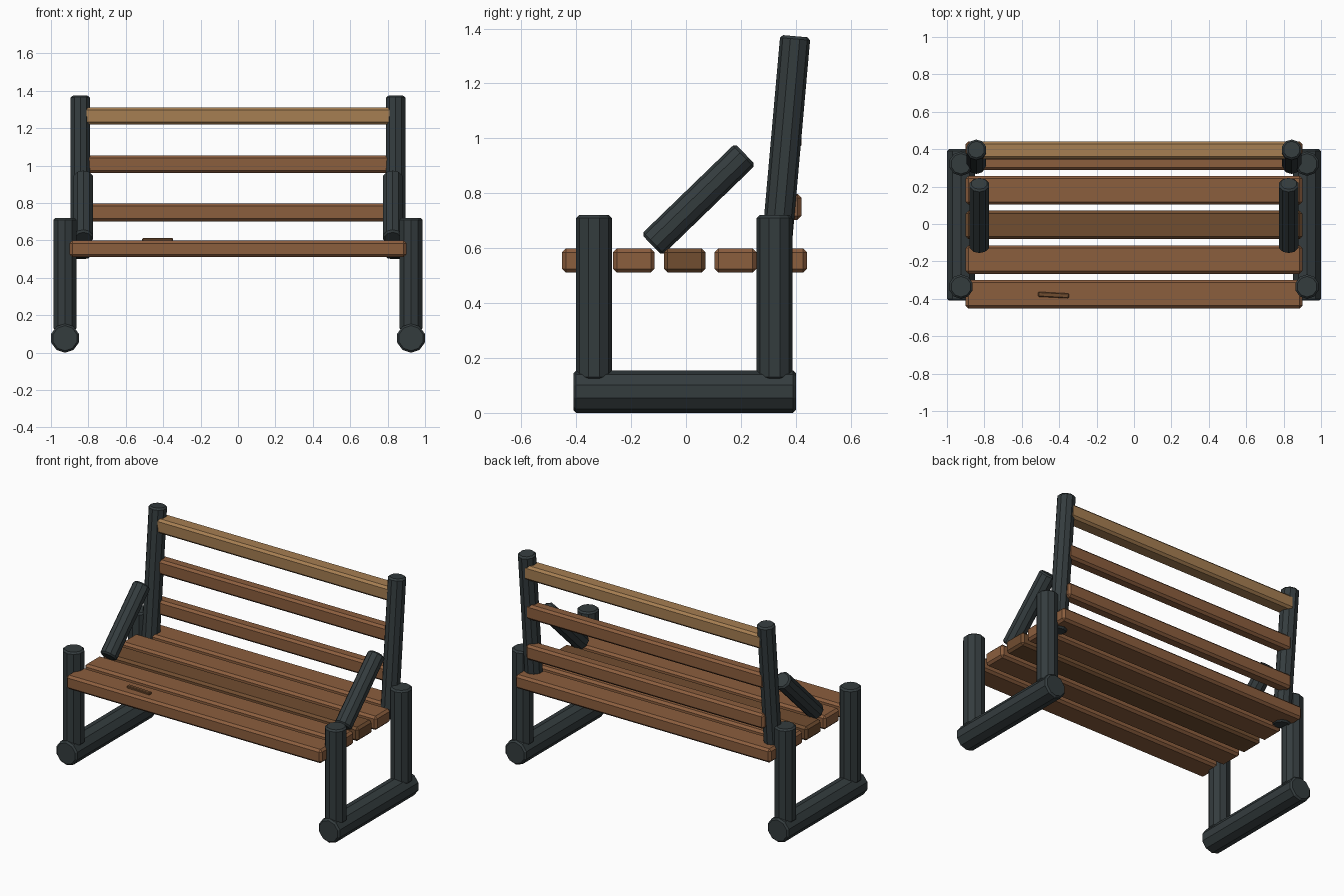
import bpy, math
from mathutils import Vector

if "Cube" in bpy.data.objects:
    bpy.data.objects.remove(bpy.data.objects["Cube"])


def material(name, rgb):
    m = bpy.data.materials.new(name)
    m.diffuse_color = (*rgb, 1)
    m.use_nodes = True
    m.node_tree.nodes["Principled BSDF"].inputs["Base Color"].default_value = m.diffuse_color
    return m


IRON = material("dark_iron", (0.034, 0.045, 0.048))
WOOD = material("wood", (0.26, 0.112, 0.048))
DARK = material("dark_wood", (0.165, 0.075, 0.03))
LIGHT = material("light_wood", (0.38, 0.21, 0.085))


def finish(ob, name, mat, bevel):
    ob.name = name
    ob.data.materials.append(mat)
    mod = ob.modifiers.new("bevel", 'BEVEL')
    mod.width = bevel
    mod.segments = 1
    mod.limit_method = 'ANGLE'
    mod.angle_limit = math.radians(50)
    return ob


def log(name, x, a, b, r):
    """Ten-sided bar from (y, z) a to b in the plane at x."""
    a, b = Vector((x, *a)), Vector((x, *b))
    d = b - a
    bpy.ops.mesh.primitive_cylinder_add(
        vertices=10, radius=r, depth=d.length, location=(a + b) / 2,
        rotation=(-math.atan2(d.y, d.z), 0, 0))
    return finish(bpy.context.object, name, IRON, 0.01)


def plank(name, loc, size, mat, bevel=0.014, turn=0):
    bpy.ops.mesh.primitive_cube_add(size=1, location=loc)
    ob = bpy.context.object
    ob.scale = size
    bpy.ops.object.transform_apply(location=False, rotation=False, scale=True)
    ob.rotation_euler.z = turn
    return finish(ob, name, mat, bevel)


# Side frames: foot, two legs, leaning back post, slanted arm
for side, s in (("left", -1), ("right", 1)):
    log(f"{side}_foot", s * 0.925, (-0.41, 0.0775), (0.40, 0.0775), 0.0775)
    log(f"{side}_front_leg", s * 0.925, (-0.335, 0.12), (-0.335, 0.72), 0.065)
    log(f"{side}_back_leg", s * 0.925, (0.322, 0.12), (0.322, 0.72), 0.065)
    log(f"{side}_back_post", s * 0.843, (0.321, 0.505), (0.398, 1.372), 0.055)
    log(f"{side}_arm", s * 0.827, (-0.125, 0.612), (0.216, 0.942), 0.054)

# Seat slats
for i in range(5):
    plank(f"seat_slat_{i + 1}", (0, -0.375 + 0.185 * i, 0.555),
          (1.8, 0.152, 0.088), DARK if i == 2 else WOOD)

# Backrest slats
plank("back_slat_low", (0, 0.382, 0.75), (1.68, 0.076, 0.095), WOOD)
plank("back_slat_middle", (0, 0.382, 1.008), (1.68, 0.076, 0.095), WOOD)
plank("back_slat_top", (0, 0.394, 1.266), (1.68, 0.095, 0.092), LIGHT)

# Raised chip on the front seat slat
plank("seat_chip", (-0.43, -0.38, 0.6), (0.165, 0.026, 0.024), DARK, 0.004, math.radians(-3))
